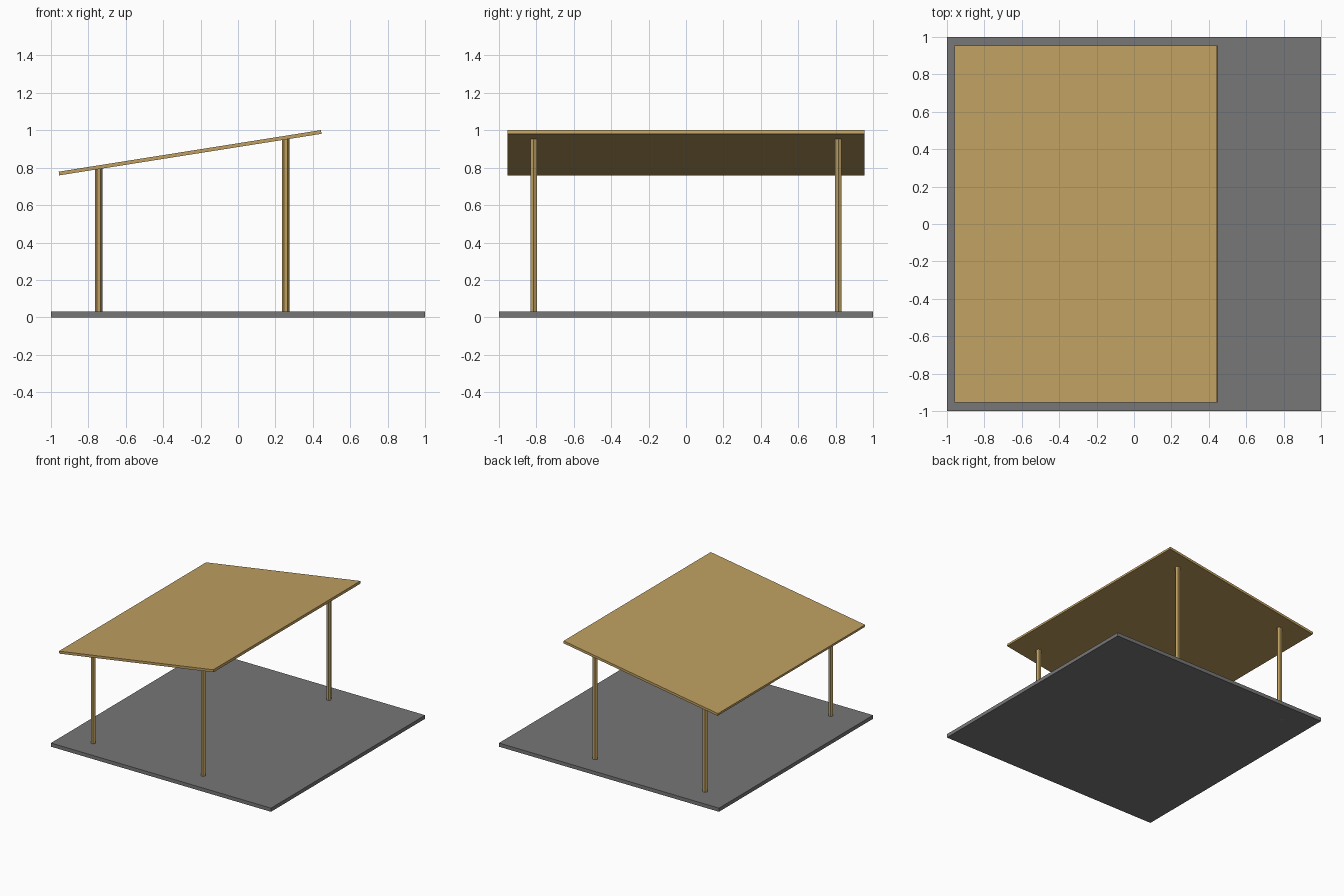
import bpy, bmesh, math
from mathutils import Matrix

if "Cube" in bpy.data.objects:
    bpy.data.objects.remove(bpy.data.objects["Cube"])


def material(name, rgb):
    m = bpy.data.materials.new(name)
    m.diffuse_color = (*rgb, 1)
    m.use_nodes = True
    m.node_tree.nodes["Principled BSDF"].inputs["Base Color"].default_value = m.diffuse_color
    return m


wood = material("tan_wood", (0.52, 0.35, 0.12))
grey = material("grey_slab", (0.184, 0.184, 0.184))


def finish(bm, name, mat):
    me = bpy.data.meshes.new(name)
    bm.to_mesh(me)
    bm.free()
    me.materials.append(mat)
    ob = bpy.data.objects.new(name, me)
    bpy.context.collection.objects.link(ob)
    return ob


def box(name, size, centre, mat, tilt=0.0):
    bm = bmesh.new()
    bmesh.ops.create_cube(bm, size=1)
    bmesh.ops.scale(bm, vec=size, verts=bm.verts)
    ob = finish(bm, name, mat)
    ob.location = centre
    ob.rotation_euler = (0, tilt, 0)
    return ob


def post(name, x, y, top):
    # hexagonal post with corners pointing along x
    bm = bmesh.new()
    ring = [bm.verts.new((x + 0.02 * math.cos(math.radians(60 * i)),
                          y + 0.02 * math.sin(math.radians(60 * i)), 0)) for i in range(6)]
    face = bm.faces.new(ring)
    new = bmesh.ops.extrude_face_region(bm, geom=[face])["geom"]
    bmesh.ops.translate(bm, vec=(0, 0, top),
                        verts=[g for g in new if isinstance(g, bmesh.types.BMVert)])
    if face not in bm.faces:
        bm.faces.new(ring)
    bmesh.ops.recalc_face_normals(bm, faces=bm.faces)
    # make sure the underside is closed
    bmesh.ops.holes_fill(bm, edges=[e for e in bm.edges if e.is_boundary], sides=6)
    bmesh.ops.recalc_face_normals(bm, faces=bm.faces)
    return finish(bm, name, wood)


# ground slab and sloping roof
box("base_slab", (2, 2, 0.03), (0, 0, 0.015), grey)
box("roof", (1.42, 1.91, 0.02), (-0.256, 0, 0.88), wood, -math.radians(9))

# low posts on the left, tall posts on the right
for side, y in (("front", -0.815), ("back", 0.815)):
    post(side + "_low_post", -0.745, y, 0.80)
    post(side + "_tall_post", 0.255, y, 0.957)
